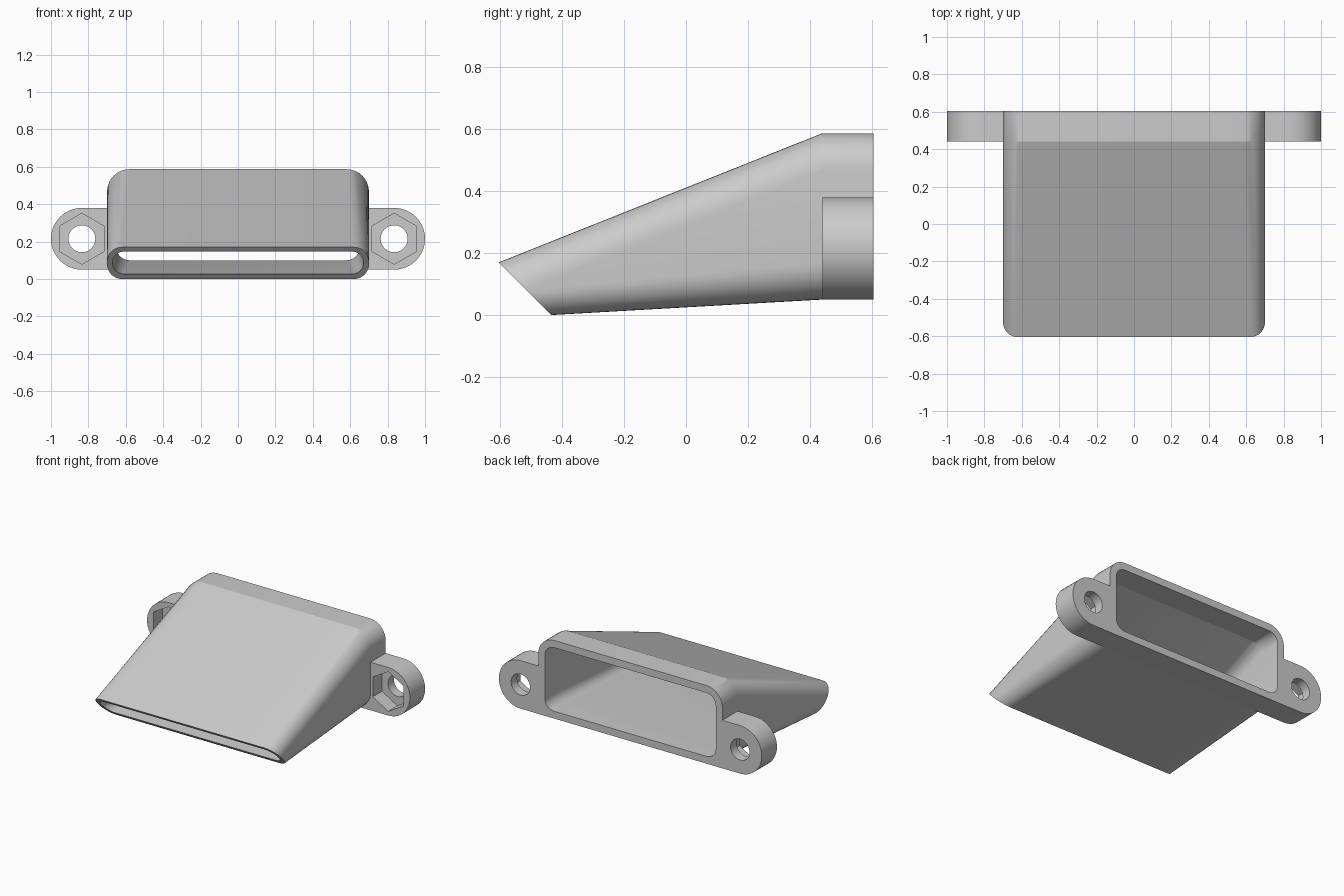
import bpy
import bmesh
from math import sin, cos, pi, radians, atan2, hypot

if "Cube" in bpy.data.objects:
    bpy.data.objects.remove(bpy.data.objects["Cube"], do_unlink=True)

grey = bpy.data.materials.new("matte grey")
grey.use_nodes = True
grey.diffuse_color = (0.6, 0.6, 0.6, 1)
grey.node_tree.nodes["Principled BSDF"].inputs["Base Color"].default_value = (0.6, 0.6, 0.6, 1)

BACK, BEND = 0.605, 0.44        # rear face and where the taper starts
TAB_X, TAB_Z, TAB_R = 0.835, 0.215, 0.165
WALL_X = 0.70                   # outer half width of the duct


def rounded_rect(half, low, high, top_r, bottom_r, y_of, steps=10):
    """Ring of points; y_of gives the depth at each height."""
    corners = [(half - top_r, high - top_r, top_r), (top_r - half, high - top_r, top_r),
               (bottom_r - half, low + bottom_r, bottom_r), (half - bottom_r, low + bottom_r, bottom_r)]
    ring = []
    for quarter, (cx, cz, r) in enumerate(corners):
        for i in range(steps + 1):
            a = (quarter + i / steps) * pi / 2
            x, z = cx + r * cos(a), cz + r * sin(a)
            ring.append((x, y_of(z), z))
    return ring


def ring_solid(name, rings):
    """Hollow solid: matching rings joined in a closed cycle."""
    bm = bmesh.new()
    loops = [[bm.verts.new(p) for p in ring] for ring in rings]
    n = len(loops[0])
    for a, b in zip(loops, loops[1:] + loops[:1]):
        for i in range(n):
            j = (i + 1) % n
            bm.faces.new((a[i], a[j], b[j], b[i]))
    bmesh.ops.remove_doubles(bm, verts=bm.verts, dist=0.00001)
    bmesh.ops.recalc_face_normals(bm, faces=bm.faces)
    if bm.calc_volume(signed=True) < 0:
        bmesh.ops.reverse_faces(bm, faces=bm.faces)
    mesh = bpy.data.meshes.new(name)
    bm.to_mesh(mesh)
    bm.free()
    mesh.materials.append(grey)
    obj = bpy.data.objects.new(name, mesh)
    bpy.context.collection.objects.link(obj)
    # Smooth rounded corners, crisp edges
    bpy.ops.object.select_all(action="DESELECT")
    obj.select_set(True)
    bpy.context.view_layer.objects.active = obj
    bpy.ops.object.shade_smooth_by_angle(angle=radians(18))


def mouth(z):
    """Slanted front cut."""
    return -0.435 - z


def at(y):
    return lambda z: y


# Tapered duct: outer skin to the square-footed collar, then back along the inside
ring_solid("duct", [
    rounded_rect(WALL_X, 0.0, 0.17, 0.08, 0.08, mouth),
    rounded_rect(WALL_X, 0.05, 0.587, 0.12, 0.12, at(BEND)),
    rounded_rect(WALL_X, 0.05, 0.587, 0.12, 0.0, at(BEND)),
    rounded_rect(WALL_X, 0.05, 0.587, 0.12, 0.0, at(BACK)),
    rounded_rect(0.65, 0.10, 0.537, 0.07, 0.07, at(BACK)),
    rounded_rect(0.65, 0.10, 0.537, 0.07, 0.07, at(BEND)),
    rounded_rect(0.67, 0.027, 0.146, 0.058, 0.058, mouth)])

# Mounting tabs: each outline is a radius by angle around the bolt hole
INNER = TAB_X - WALL_X
corner = atan2(TAB_R, -INNER)
angles = sorted([2 * pi * i / 48 for i in range(48)] + [corner, 2 * pi - corner])


def outline_radius(a):
    if cos(a) > -0.0001:
        return TAB_R
    return min(INNER / -cos(a), TAB_R / max(abs(sin(a)), 0.0001), hypot(INNER, TAB_R))


def hex_radius(a):
    return 0.136 * cos(pi / 6) / cos((a + pi / 6) % (pi / 3) - pi / 6)


def hole_radius(a):
    return 0.072


def tab_ring(side, radius, y):
    return [(side * (TAB_X + radius(a) * cos(a)), y, TAB_Z + radius(a) * sin(a)) for a in angles]


# Bolt hole from the rear, hexagonal nut pocket from the front
FLOOR = BEND + 0.1
for side, name in ((1, "left_tab"), (-1, "right_tab")):
    ring_solid(name, [tab_ring(side, radius, y) for radius, y in (
        (outline_radius, BEND), (outline_radius, BACK), (hole_radius, BACK),
        (hole_radius, FLOOR), (hex_radius, FLOOR), (hex_radius, BEND))])
